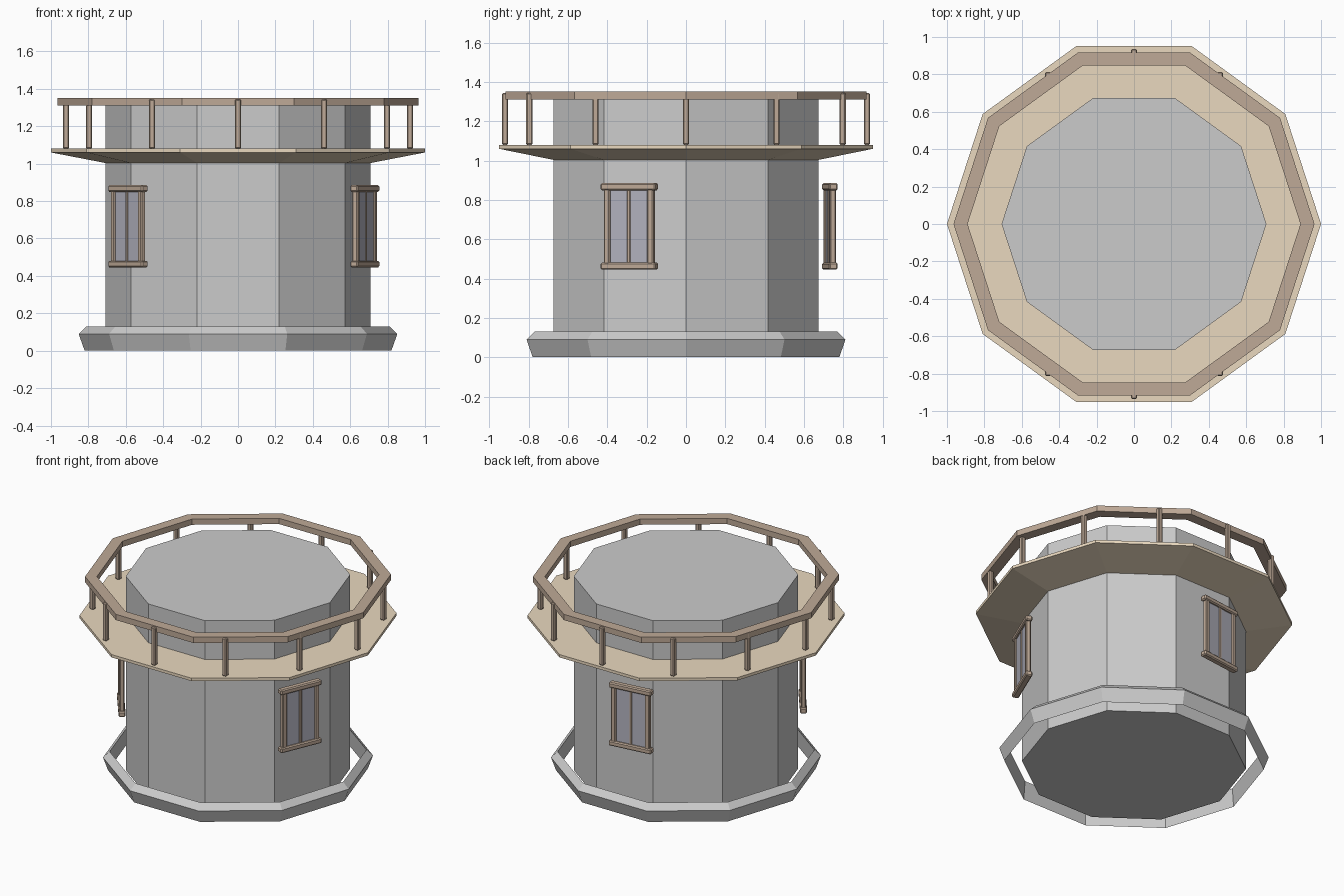
import bpy, bmesh
from math import cos, sin, pi, radians
from mathutils import Matrix, Vector

if "Cube" in bpy.data.objects:
    bpy.data.objects.remove(bpy.data.objects["Cube"])

SIDES = 10


def material(name, rgb):
    m = bpy.data.materials.new(name)
    m.diffuse_color = (*rgb, 1)
    m.use_nodes = True
    m.node_tree.nodes["Principled BSDF"].inputs["Base Color"].default_value = m.diffuse_color
    return m


WOOD = material("dark_wood", (0.52, 0.40, 0.31))
PLANK = material("light_wood", (0.82, 0.69, 0.52))
GLASS = material("window_glass", (0.45, 0.45, 0.52))


def finish(name, bm, mat=None):
    bmesh.ops.recalc_face_normals(bm, faces=bm.faces)
    me = bpy.data.meshes.new(name)
    bm.to_mesh(me)
    bm.free()
    ob = bpy.data.objects.new(name, me)
    bpy.context.collection.objects.link(ob)
    if mat:
        me.materials.append(mat)
    return ob


def ring(name, profile, mat=None):
    """Sweep a closed (radius, z) profile round a ten-sided ring."""
    bm = bmesh.new()
    loops = [[bm.verts.new((r * cos(2 * pi * i / SIDES), r * sin(2 * pi * i / SIDES), z))
              for r, z in profile] for i in range(SIDES)]
    n = len(profile)
    for i in range(SIDES):
        a, b = loops[i], loops[(i + 1) % SIDES]
        for j in range(n):
            k = (j + 1) % n
            bm.faces.new((a[j], b[j], b[k], a[k]))
    return finish(name, bm, mat)


def box(name, centre, size, mat, turn=None, bevel=0.0):
    """Box placed in local space, then moved by the turn matrix."""
    bm = bmesh.new()
    bmesh.ops.create_cube(bm, size=1)
    bmesh.ops.scale(bm, vec=size, verts=bm.verts)
    if bevel:
        bmesh.ops.bevel(bm, geom=bm.edges[:], offset=bevel, segments=1, affect='EDGES')
    bmesh.ops.translate(bm, vec=centre, verts=bm.verts)
    if turn:
        bmesh.ops.transform(bm, matrix=turn, verts=bm.verts)
    return finish(name, bm, mat)


# Tower body
bm = bmesh.new()
bmesh.ops.create_cone(bm, cap_ends=True, segments=SIDES, radius1=0.708, radius2=0.708,
                      depth=1.35, matrix=Matrix.Translation((0, 0, 0.675)) @ Matrix.Rotation(pi / 2, 4, 'Z'))
finish("tower_body", bm)

# Thin stone kerb standing clear of the tower
ring("base_kerb", [(0.82, 0), (0.852, 0.09), (0.81, 0.13)])

# Balcony deck with sloping underside, and its handrail
ring("balcony_deck", [(0.69, 1.08), (1.0, 1.08), (1.0, 1.06), (0.69, 1.0)], PLANK)
ring("handrail", [(0.89, 1.31), (0.965, 1.31), (0.965, 1.35), (0.89, 1.35)], WOOD)

# Twelve railing posts
for i in range(12):
    a = 2 * pi * i / 12
    box(f"railing_post_{i + 1}", (0.92 * cos(a), 0.92 * sin(a), 1.212),
        (0.032, 0.032, 0.264), WOOD, bevel=0.006)

# Three windows held just off the wall; local x points outwards, y runs along the wall
for i in range(3):
    turn = Matrix.Rotation(radians(-23 + 120 * i), 4, 'Z')
    n = i + 1
    box(f"window_pane_{n}", (0.737, 0, 0.665), (0.012, 0.23, 0.38), GLASS, turn)
    box(f"window_mullion_{n}", (0.737, 0, 0.665), (0.022, 0.018, 0.38), WOOD, turn, 0.003)
    for side, s in (("left", -1), ("right", 1)):
        box(f"window_jamb_{side}_{n}", (0.737, s * 0.12, 0.665), (0.032, 0.034, 0.39), WOOD, turn, 0.006)
    for part, z in (("sill", 0.463), ("lintel", 0.867)):
        box(f"window_{part}_{n}", (0.737, 0, z), (0.044, 0.304, 0.036), WOOD, turn, 0.007)
